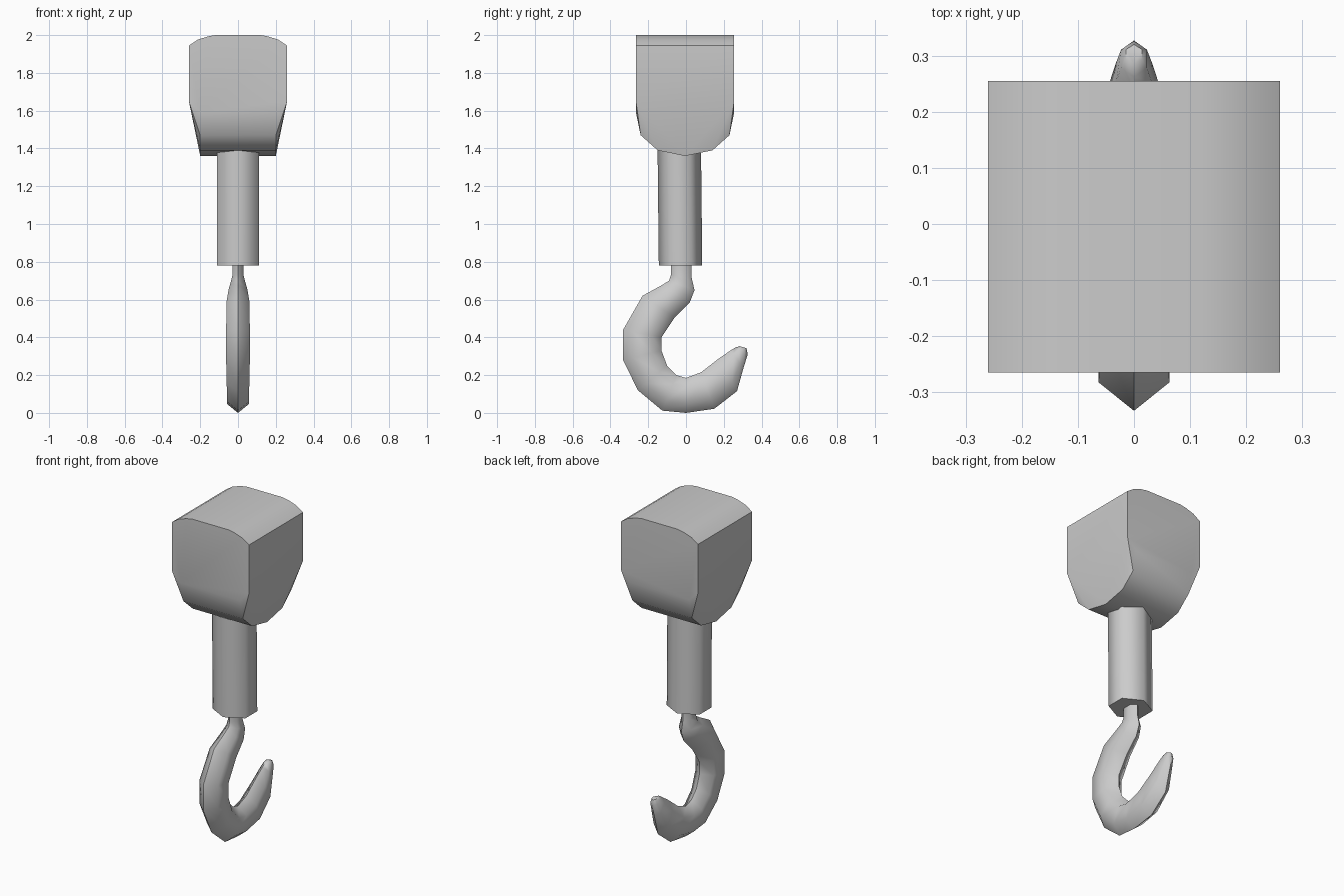
import bpy
import bmesh
import math

cube = bpy.data.objects.get("Cube")
if cube:
    bpy.data.objects.remove(cube, do_unlink=True)

steel = bpy.data.materials.new("grey steel")
steel.use_nodes = True
GREY = (0.6, 0.6, 0.6, 1)
steel.diffuse_color = GREY
steel.node_tree.nodes["Principled BSDF"].inputs["Base Color"].default_value = GREY


def finish(name, bm, angle):
    """Turn a bmesh into a smooth-by-angle object."""
    bmesh.ops.remove_doubles(bm, verts=bm.verts, dist=0.0005)
    bmesh.ops.recalc_face_normals(bm, faces=bm.faces)
    mesh = bpy.data.meshes.new(name)
    bm.to_mesh(mesh)
    bm.free()
    mesh.materials.append(steel)
    obj = bpy.data.objects.new(name, mesh)
    bpy.context.collection.objects.link(obj)
    bpy.ops.object.select_all(action='DESELECT')
    obj.select_set(True)
    bpy.context.view_layer.objects.active = obj
    bpy.ops.object.shade_smooth_by_angle(angle=math.radians(angle))
    return obj


def face(bm, points):
    return bm.faces.new([bm.verts.new(p) for p in points])


def loft(bm, rings):
    """Skin a list of equal rings and cap both ends."""
    loops = [[bm.verts.new(p) for p in ring] for ring in rings]
    n = len(loops[0])
    for a, b in zip(loops, loops[1:]):
        for i in range(n):
            j = (i + 1) % n
            bm.faces.new((a[i], a[j], b[j], b[i]))
    bm.faces.new(loops[0])
    bm.faces.new(loops[-1])


# Housing: rounded top, rounded belly, slanted cheeks
FRONT, BACK = -0.265, 0.255
SHOULDER = (0.26, 1.65)
half = [(0.2, 1.59), SHOULDER, (0.26, 1.945), (0.215, 1.975), (0.16, 1.993), (0.12, 2.0)]
outline = half + [(-x, z) for x, z in reversed(half)]
belly = [(FRONT, 1.59), (-0.24, 1.47), (-0.15, 1.39), (-0.005, 1.36),
         (0.14, 1.39), (0.23, 1.47), (BACK, 1.59)]

bm = bmesh.new()
for y in (FRONT, BACK):
    face(bm, [(x, y, z) for x, z in outline])
for (xa, za), (xb, zb) in zip(outline[1:-1], outline[2:-1]):
    face(bm, [(xa, FRONT, za), (xb, FRONT, zb), (xb, BACK, zb), (xa, BACK, za)])
for (ya, za), (yb, zb) in zip(belly, belly[1:]):
    face(bm, [(-0.2, ya, za), (0.2, ya, za), (0.2, yb, zb), (-0.2, yb, zb)])
for s in (-1, 1):
    corner_f = (s * SHOULDER[0], FRONT, SHOULDER[1])
    corner_b = (s * SHOULDER[0], BACK, SHOULDER[1])
    edge = [(s * 0.2, y, z) for y, z in belly]
    face(bm, [corner_f, corner_b, edge[3]])
    for i in range(3):
        face(bm, [corner_f, edge[i], edge[i + 1]])
        face(bm, [corner_b, edge[i + 3], edge[i + 4]])
finish("housing", bm, 40)

# Shaft: six-sided column, leaning very slightly
bm = bmesh.new()
rings = []
for z, cy in ((0.78, -0.029), (1.45, -0.036)):
    ring = []
    for k in range(6):
        a = math.radians(60 * k + 30)
        ring.append((0.127 * math.cos(a), cy + 0.115 * math.sin(a), z))
    rings.append(ring)
loft(bm, rings)
finish("shaft", bm, 65)

# Hook: six-sided sections from outer edge (y, z) to inner edge (y, z), half width
sections = [
    (-0.08, 0.80, 0.03, 0.80, 0.03),
    (-0.08, 0.73, 0.03, 0.715, 0.03),
    (-0.09, 0.70, 0.045, 0.65, 0.04),
    (-0.13, 0.675, 0.02, 0.585, 0.05),
    (-0.23, 0.62, -0.06, 0.505, 0.06),
    (-0.333, 0.44, -0.13, 0.40, 0.063),
    (-0.333, 0.28, -0.13, 0.33, 0.063),
    (-0.255, 0.12, -0.10, 0.25, 0.06),
    (-0.125, 0.012, -0.05, 0.20, 0.057),
    (0.0, 0.0, 0.0, 0.185, 0.057),
    (0.15, 0.022, 0.08, 0.215, 0.055),
    (0.27, 0.115, 0.17, 0.285, 0.046),
    (0.305, 0.24, 0.235, 0.33, 0.032),
    (0.327, 0.31, 0.262, 0.347, 0.023),
    (0.32, 0.343, 0.285, 0.353, 0.014),
]
bm = bmesh.new()
rings = []
for oy, oz, iy, iz, w in sections:
    ring = []
    for t, s in ((0, 0), (0.25, 1), (0.75, 1), (1, 0), (0.75, -1), (0.25, -1)):
        ring.append((s * w, oy + (iy - oy) * t, oz + (iz - oz) * t))
    rings.append(ring)
loft(bm, rings)
finish("hook", bm, 62)
